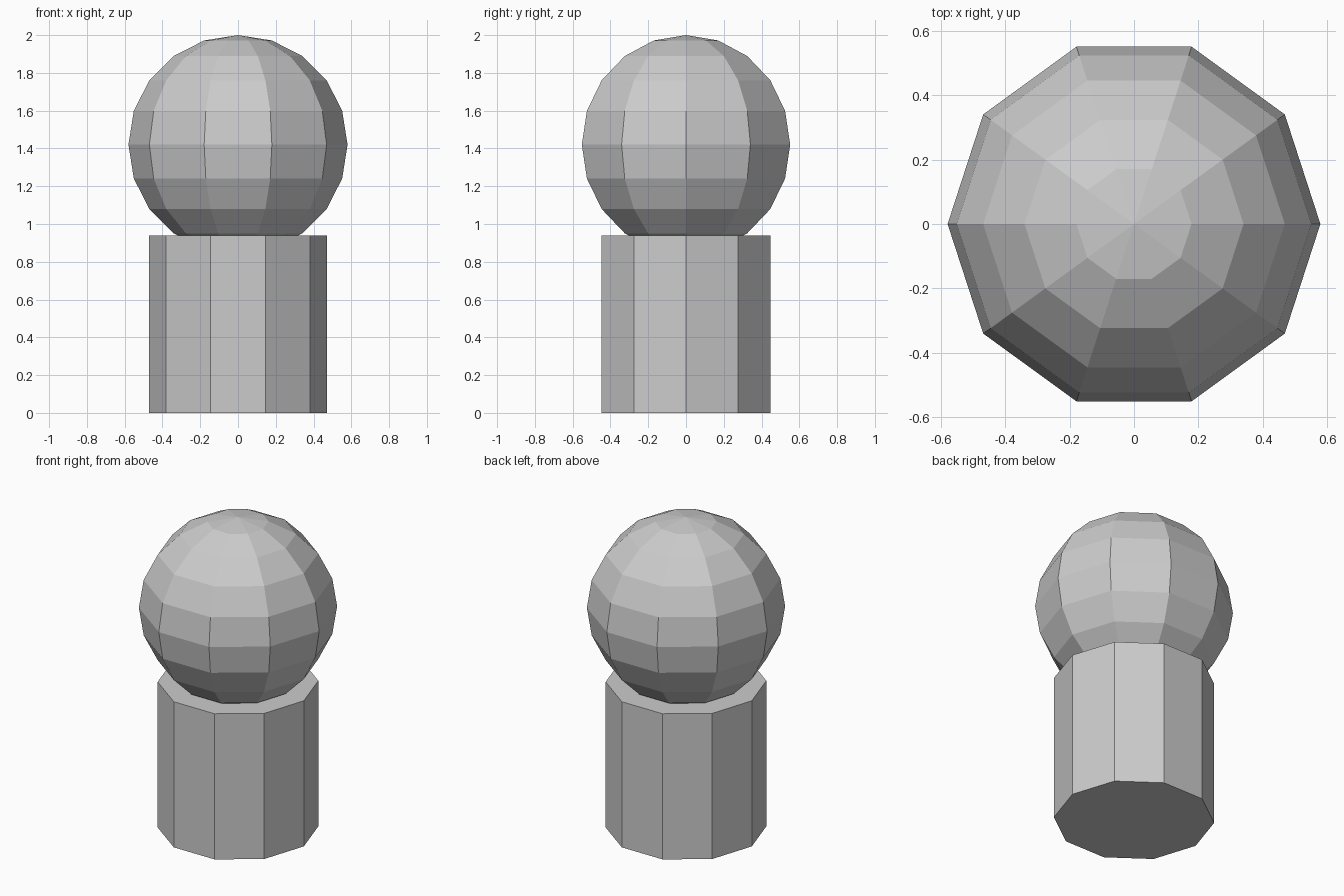
import bpy
import bmesh
from math import sin, cos, pi

SIDES = 10
BODY_RADIUS, BODY_HEIGHT = 0.47, 0.94
HEAD_RADIUS, HEAD_CENTRE = 0.58, 1.42

cube = bpy.data.objects.get("Cube")
if cube:
    bpy.data.objects.remove(cube, do_unlink=True)

grey = bpy.data.materials.new("plain grey")
grey.use_nodes = True
colour = (0.6, 0.6, 0.6, 1)
grey.diffuse_color = colour
grey.node_tree.nodes["Principled BSDF"].inputs["Base Color"].default_value = colour


def lathe(name, profile):
    """Turn (radius, height) points into a flat-faced solid with a corner on +x."""
    bm = bmesh.new()
    rings = []
    for radius, z in profile:
        rings.append([bm.verts.new((radius * cos(2 * pi * i / SIDES),
                                    radius * sin(2 * pi * i / SIDES), z))
                      for i in range(SIDES)])
    for low, high in zip(rings, rings[1:]):
        for i in range(SIDES):
            j = (i + 1) % SIDES
            bm.faces.new((low[i], low[j], high[j], high[i]))
    # Close the ends; zero-radius ends collapse to a pole
    for ring, (radius, z) in ((rings[0], profile[0]), (rings[-1], profile[-1])):
        if radius > 0.001:
            bm.faces.new(ring)
    bmesh.ops.remove_doubles(bm, verts=bm.verts, dist=0.0001)
    bmesh.ops.recalc_face_normals(bm, faces=bm.faces)
    mesh = bpy.data.meshes.new(name)
    bm.to_mesh(mesh)
    bm.free()
    mesh.materials.append(grey)
    obj = bpy.data.objects.new(name, mesh)
    bpy.context.collection.objects.link(obj)
    return obj


# Ten-sided column
lathe("body", [(BODY_RADIUS, 0), (BODY_RADIUS, BODY_HEIGHT)])

# Faceted ball sunk slightly into the column
angles = [pi * k / SIDES - pi / 2 for k in range(SIDES + 1)]
lathe("head", [(HEAD_RADIUS * cos(a), HEAD_CENTRE + HEAD_RADIUS * sin(a)) for a in angles])
